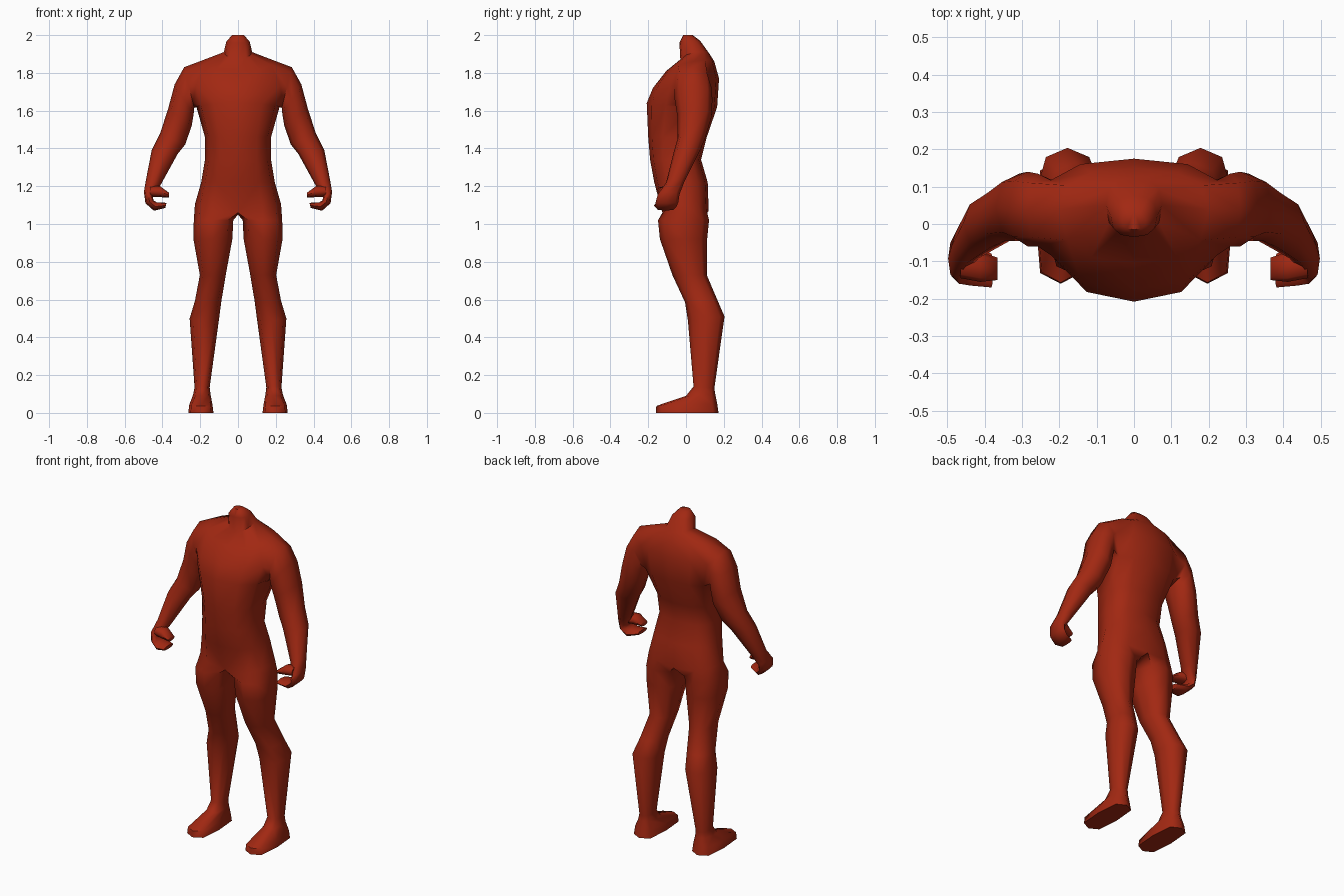
import bpy, bmesh, math

if "Cube" in bpy.data.objects:
    bpy.data.objects.remove(bpy.data.objects["Cube"])

red = bpy.data.materials.new("brick_red")
red.diffuse_color = (0.36, 0.021, 0.006, 1)
red.use_nodes = True
red.node_tree.nodes["Principled BSDF"].inputs["Base Color"].default_value = red.diffuse_color


def spow(v, p):
    """Signed power, squares off a round section when p < 1."""
    return math.copysign(abs(v) ** p, v)


def bridge(bm, a, b, closed=True):
    n = len(a)
    for i in range(n if closed else n - 1):
        k = (i + 1) % n
        bm.faces.new((a[i], a[k], b[k], b[i]))


def torso_row(bm, zf, zb, lift, hw, yf, yc, yb):
    """Half section, from front centre (0) round the side (3) to back centre (6)."""
    row = []
    for j in range(7):
        a = math.pi * j / 6
        s, c = math.sin(a), math.cos(a)
        x = 0 if j in (0, 6) else hw * spow(s, 0.8)
        y = yc - spow(c, 0.8) * ((yc - yf) if c > 0 else (yb - yc))
        row.append(bm.verts.new((x, y, zf + (zb - zf) * (1 - c) / 2 + lift * s * s)))
    return row


def limb_ring(bm, outer, inner, yf, yb):
    """Eight-sided arm section between an inner and an outer (x, z) point."""
    ring = []
    for m in range(8):
        a = (m - 1) * math.pi / 4
        t = (1 - spow(math.cos(a), 0.85)) / 2
        y = (yf + yb) / 2 + spow(math.sin(a), 0.85) * (yb - yf) / 2
        ring.append(bm.verts.new((inner[0] + (outer[0] - inner[0]) * t, y,
                                  inner[1] + (outer[1] - inner[1]) * t)))
    return ring


def leg_ring(bm, zf, zb, xi, xo, yf, yb, p=0.85):
    ring = []
    for j in range(8):
        a = (j - 3) * math.pi / 4
        s = spow(math.sin(a), p)
        ring.append(bm.verts.new(((xi + xo) / 2 + spow(math.cos(a), p) * (xo - xi) / 2,
                                  (yf + yb) / 2 + s * (yb - yf) / 2,
                                  zf + (zb - zf) * (s + 1) / 2)))
    return ring


def finish(bm, name):
    bmesh.ops.delete(bm, geom=[v for v in bm.verts if not v.link_faces], context='VERTS')
    bmesh.ops.recalc_face_normals(bm, faces=bm.faces)
    me = bpy.data.meshes.new(name)
    bm.to_mesh(me)
    bm.free()
    me.materials.append(red)
    ob = bpy.data.objects.new(name, me)
    bpy.context.collection.objects.link(ob)
    bpy.context.view_layer.objects.active = ob
    ob.select_set(True)
    bpy.ops.object.shade_smooth_by_angle(angle=math.radians(60))
    ob.select_set(False)
    mod = ob.modifiers.new("mirror", 'MIRROR')
    mod.use_clip = True
    return ob


bm = bmesh.new()

# Torso and neck: front z, back z, side lift, half width, front y, side y, back y
rows = [torso_row(bm, *r) for r in (
    (1.06, 1.07, 0.04, 0.228, -0.125, 0.00, 0.12),
    (1.22, 1.22, 0.00, 0.195, -0.168, -0.01, 0.115),
    (1.34, 1.34, 0.00, 0.175, -0.190, -0.03, 0.08),
    (1.46, 1.46, 0.00, 0.175, -0.200, -0.02, 0.11),
    (1.64, 1.62, -0.01, 0.22, -0.208, 0.03, 0.165),
    (1.72, 1.77, 0.00, 0.25, -0.175, 0.04, 0.175),
    (1.81, 1.86, 0.027, 0.20, -0.105, 0.04, 0.15),
    (1.87, 1.90, 0.025, 0.075, -0.03, 0.05, 0.125),
    (1.96, 1.97, 0.00, 0.062, -0.035, 0.02, 0.075),
    (2.00, 2.00, 0.00, 0.032, -0.015, 0.01, 0.035))]
for k in range(len(rows) - 1):
    for j in range(6):
        if k in (4, 5) and j in (2, 3):
            continue  # opening for the arm
        bm.faces.new((rows[k][j], rows[k][j + 1], rows[k + 1][j + 1], rows[k + 1][j]))
bm.faces.new(rows[-1])

# Arm and curled hand: outer point, inner point, front y, back y
a, b, c = rows[4:7]
prev = [a[2], a[3], a[4], b[4], c[4], c[3], c[2], b[2]]
for r in (((0.285, 1.83), (0.232, 1.615), -0.06, 0.135),
          ((0.335, 1.74), (0.235, 1.58), -0.06, 0.14),
          ((0.370, 1.61), (0.245, 1.52), -0.045, 0.135),
          ((0.412, 1.48), (0.280, 1.42), -0.045, 0.10),
          ((0.457, 1.39), (0.320, 1.37), -0.065, 0.07),
          ((0.488, 1.23), (0.408, 1.21), -0.105, -0.01),
          ((0.498, 1.17), (0.450, 1.14), -0.150, -0.035),
          ((0.490, 1.11), (0.447, 1.125), -0.160, -0.04),
          ((0.445, 1.07), (0.430, 1.115), -0.165, -0.05),
          ((0.385, 1.085), (0.378, 1.112), -0.170, -0.08)):
    ring = limb_ring(bm, *r)
    bridge(bm, prev, ring)
    prev = ring
bm.faces.new(prev)

# Leg and foot: front z, back z, inner x, outer x, front y, back y, squareness
crotch = bm.verts.new((0, 0.01, 1.05))
prev = rows[0] + [crotch]
for r in ((1.02, 1.02, 0.025, 0.234, -0.148, 0.122),
          (0.92, 0.92, 0.030, 0.236, -0.138, 0.112),
          (0.73, 0.73, 0.065, 0.202, -0.072, 0.11),
          (0.585, 0.60, 0.088, 0.228, -0.005, 0.165),
          (0.49, 0.51, 0.100, 0.256, 0.01, 0.204),
          (0.14, 0.13, 0.150, 0.230, 0.04, 0.15),
          (0.09, 0.10, 0.145, 0.238, 0.00, 0.155),
          (0.037, 0.05, 0.135, 0.258, -0.157, 0.165, 0.55),
          (0.0, 0.0, 0.130, 0.263, -0.16, 0.172, 0.55)):
    ring = leg_ring(bm, *r)
    bridge(bm, prev, ring)
    prev = ring
bm.faces.new(prev)
finish(bm, "body")

# Thumb, pointing inward above the curled fingers
bm = bmesh.new()
rings = [limb_ring(bm, *r) for r in (
    ((0.465, 1.20), (0.465, 1.145), -0.145, -0.06),
    ((0.412, 1.20), (0.412, 1.142), -0.155, -0.075),
    ((0.365, 1.165), (0.365, 1.14), -0.150, -0.09))]
bridge(bm, rings[0], rings[1])
bridge(bm, rings[1], rings[2])
bm.faces.new(rings[0])
bm.faces.new(rings[2])
finish(bm, "thumb")
